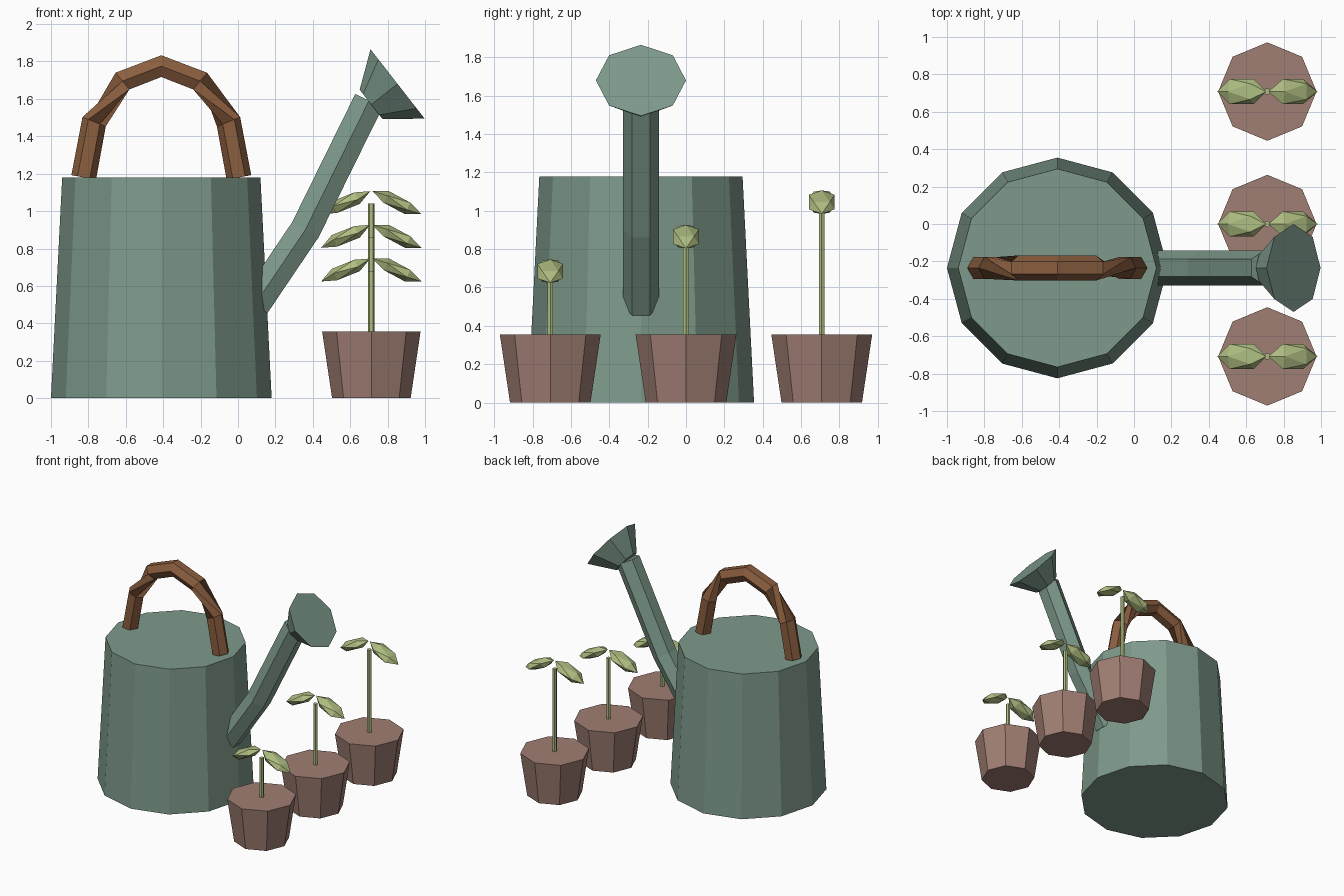
import bpy, bmesh, math
from mathutils import Vector, Matrix

if "Cube" in bpy.data.objects:
    bpy.data.objects.remove(bpy.data.objects["Cube"])


def material(name, rgb):
    lin = [((c / 255 + 0.055) / 1.055) ** 2.4 for c in rgb]
    m = bpy.data.materials.new(name)
    m.diffuse_color = (*lin, 1)
    m.use_nodes = True
    m.node_tree.nodes["Principled BSDF"].inputs["Base Color"].default_value = m.diffuse_color
    return m


CAN = material("sage green metal", (126, 154, 139))
WOOD = material("brown wood", (139, 94, 63))
CLAY = material("dusty clay", (160, 126, 115))
LEAF = material("leaf green", (175, 190, 130))


def finish(name, bm, mat):
    bmesh.ops.recalc_face_normals(bm, faces=bm.faces)
    mesh = bpy.data.meshes.new(name)
    bm.to_mesh(mesh)
    bm.free()
    mesh.materials.append(mat)
    ob = bpy.data.objects.new(name, mesh)
    bpy.context.collection.objects.link(ob)
    return ob


def tube(name, points, radii, sides, mat):
    """Capped loft of regular polygons along a path."""
    pts = [Vector(p) for p in points]
    bm = bmesh.new()
    rings = []
    for i, p in enumerate(pts):
        t = (pts[min(i + 1, len(pts) - 1)] - pts[max(i - 1, 0)]).normalized()
        ref = Vector((0, 1, 0)) if abs(t.z) > 0.91 else Vector((0, 0, 1))
        u = t.cross(ref).normalized()
        v = t.cross(u)
        angles = [2 * math.pi * k / sides for k in range(sides)]
        rings.append([bm.verts.new(p + radii[i] * (u * math.cos(a) + v * math.sin(a)))
                      for a in angles])
    for a, b in zip(rings, rings[1:]):
        for k in range(sides):
            j = (k + 1) % sides
            bm.faces.new((a[k], a[j], b[j], b[k]))
    bm.faces.new(rings[0][::-1])
    bm.faces.new(rings[-1])
    return finish(name, bm, mat)


# Watering can body
CX, CY = -0.41, -0.235
tube("can_body", [(CX, CY, 0), (CX, CY, 1.18)], [0.59, 0.53], 12, CAN)

# Arched handle, half ellipse over the lid
arch = [math.pi * (1 - i / 6) for i in range(7)]
tube("can_handle",
     [(CX + 0.415 * math.cos(a), CY, 1.18 + 0.595 * math.sin(a)) for a in arch],
     [0.067] * 7, 6, WOOD)

# Bent spout and flared sprinkler head
tube("can_spout", [(0.09, CY, 0.50), (0.36, CY, 0.90), (0.70, CY, 1.59)],
     [0.094] * 3, 6, CAN)
tube("sprinkler_head", [(0.712, CY, 1.57), (0.853, CY, 1.68)],
     [0.10, 0.235], 8, CAN)

# Three potted seedlings, taller toward the back
PX = 0.713
for n, (y, top) in enumerate([(-0.708, 0.68), (0, 0.86), (0.708, 1.04)], 1):
    tube(f"pot_{n}", [(PX, y, 0), (PX, y, 0.355)], [0.21, 0.263], 8, CLAY)
    tube(f"stem_{n}", [(PX, y, 0.34), (PX, y, top)], [0.018] * 2, 6, LEAF)
    for side, label in ((-1, "left"), (1, "right")):
        bm = bmesh.new()
        mat = (Matrix.Translation((PX + side * 0.137, y, top + 0.005))
               @ Matrix.Rotation(side * math.radians(115), 4, 'Y')
               @ Matrix.Diagonal((0.042, 0.079, 0.145, 1)))
        bmesh.ops.create_icosphere(bm, subdivisions=1, radius=1, matrix=mat)
        finish(f"leaf_{label}_{n}", bm, LEAF)
